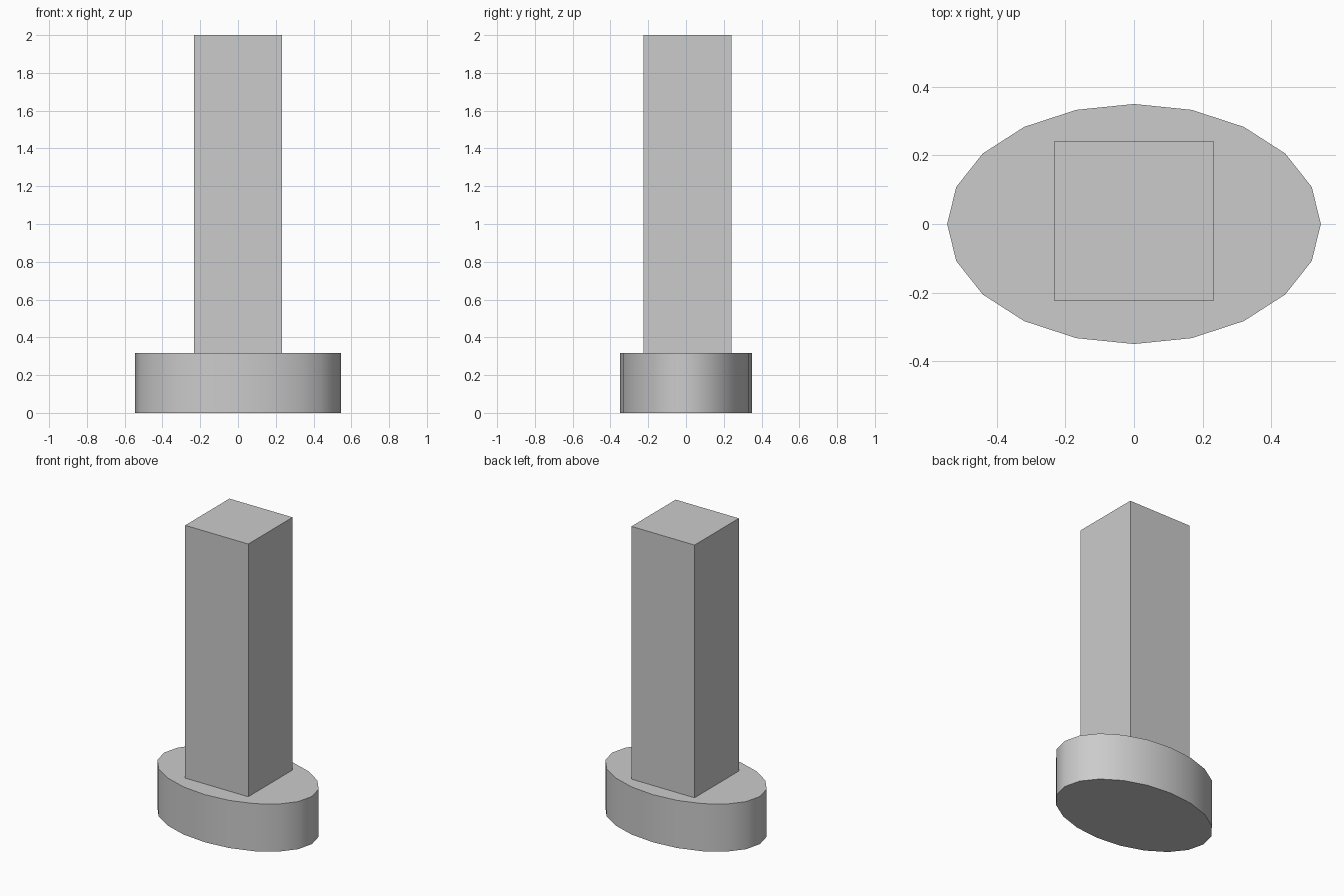
import bpy
import math

if "Cube" in bpy.data.objects:
    bpy.data.objects.remove(bpy.data.objects["Cube"])

BASE_TOP = 0.317
HEIGHT = 2.0

# Oval base: 20-sided cylinder stretched along x
bpy.ops.mesh.primitive_cylinder_add(vertices=20, radius=1, depth=1,
                                    location=(0, 0, BASE_TOP / 2))
base = bpy.context.object
base.name = "oval_base"
base.scale = (0.545, 0.35, BASE_TOP)
bpy.ops.object.transform_apply(location=False, rotation=False, scale=True)
bpy.ops.object.shade_smooth_by_angle(angle=math.radians(35))

# Square column standing on the base, slightly towards the back
bpy.ops.mesh.primitive_cube_add(size=1, location=(0, 0.009, (BASE_TOP + HEIGHT) / 2))
column = bpy.context.object
column.name = "square_column"
column.scale = (0.465, 0.466, HEIGHT - BASE_TOP)
bpy.ops.object.transform_apply(location=False, rotation=False, scale=True)
